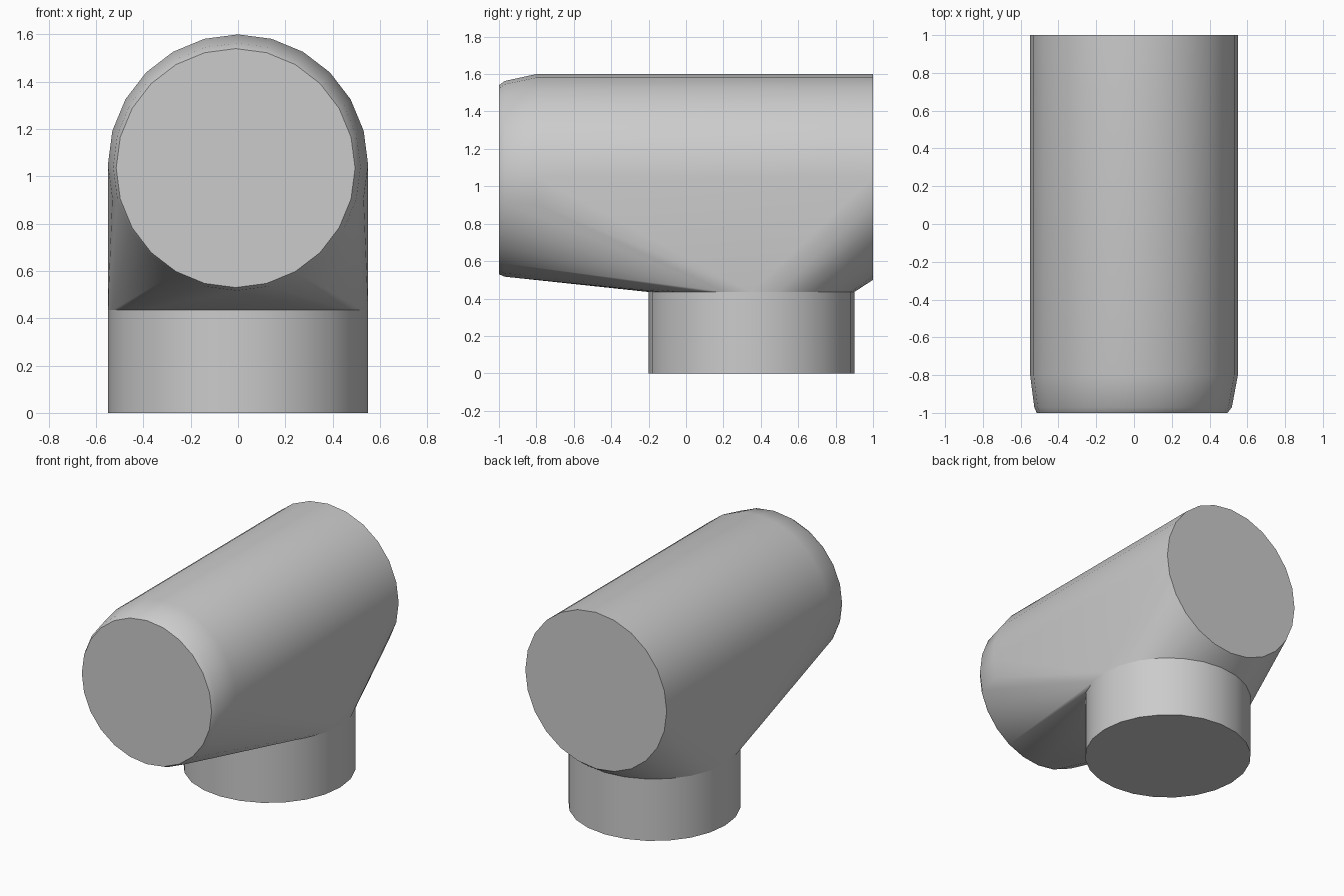
import bpy, bmesh
from math import cos, sin, pi, radians

cube = bpy.data.objects.get("Cube")
if cube:
    bpy.data.objects.remove(cube, do_unlink=True)

SIDES = 24
RADIUS = 0.55
LEG_Y, LEG_TOP = 0.35, 0.435

grey = bpy.data.materials.new("plain_grey")
grey.use_nodes = True
grey.diffuse_color = (0.6, 0.6, 0.6, 1)
grey.node_tree.nodes["Principled BSDF"].inputs["Base Color"].default_value = grey.diffuse_color


def upright_ring(y, r, x=0, z=1.05):
    """Circle facing along the barrel."""
    return [(x + r * cos(2 * pi * i / SIDES), y, z + r * sin(2 * pi * i / SIDES))
            for i in range(SIDES)]


def flat_ring(z):
    """Circle of the stub pipe."""
    return [(RADIUS * cos(2 * pi * i / SIDES), LEG_Y + RADIUS * sin(2 * pi * i / SIDES), z)
            for i in range(SIDES)]


def hull(name, points):
    bm = bmesh.new()
    for p in points:
        bm.verts.new(p)
    bmesh.ops.convex_hull(bm, input=bm.verts[:])
    bmesh.ops.dissolve_limit(bm, angle_limit=radians(0.5), verts=bm.verts[:], edges=bm.edges[:])
    bmesh.ops.recalc_face_normals(bm, faces=bm.faces[:])
    mesh = bpy.data.meshes.new(name)
    bm.to_mesh(mesh)
    bm.free()
    mesh.materials.append(grey)
    obj = bpy.data.objects.new(name, mesh)
    bpy.context.collection.objects.link(obj)
    bpy.ops.object.select_all(action="DESELECT")
    obj.select_set(True)
    bpy.context.view_layer.objects.active = obj
    bpy.ops.object.shade_smooth_by_angle(angle=radians(30))
    return obj


# Barrel with a rounded front rim, tapering down onto the stub pipe
hull("barrel", upright_ring(1, RADIUS) + upright_ring(-0.8, RADIUS)
     + upright_ring(-0.97, 0.523, -0.005, 1.04)
     + upright_ring(-1, 0.505, -0.01, 1.035) + flat_ring(LEG_TOP))

# Stub pipe underneath
hull("stub_pipe", flat_ring(0) + flat_ring(LEG_TOP))
